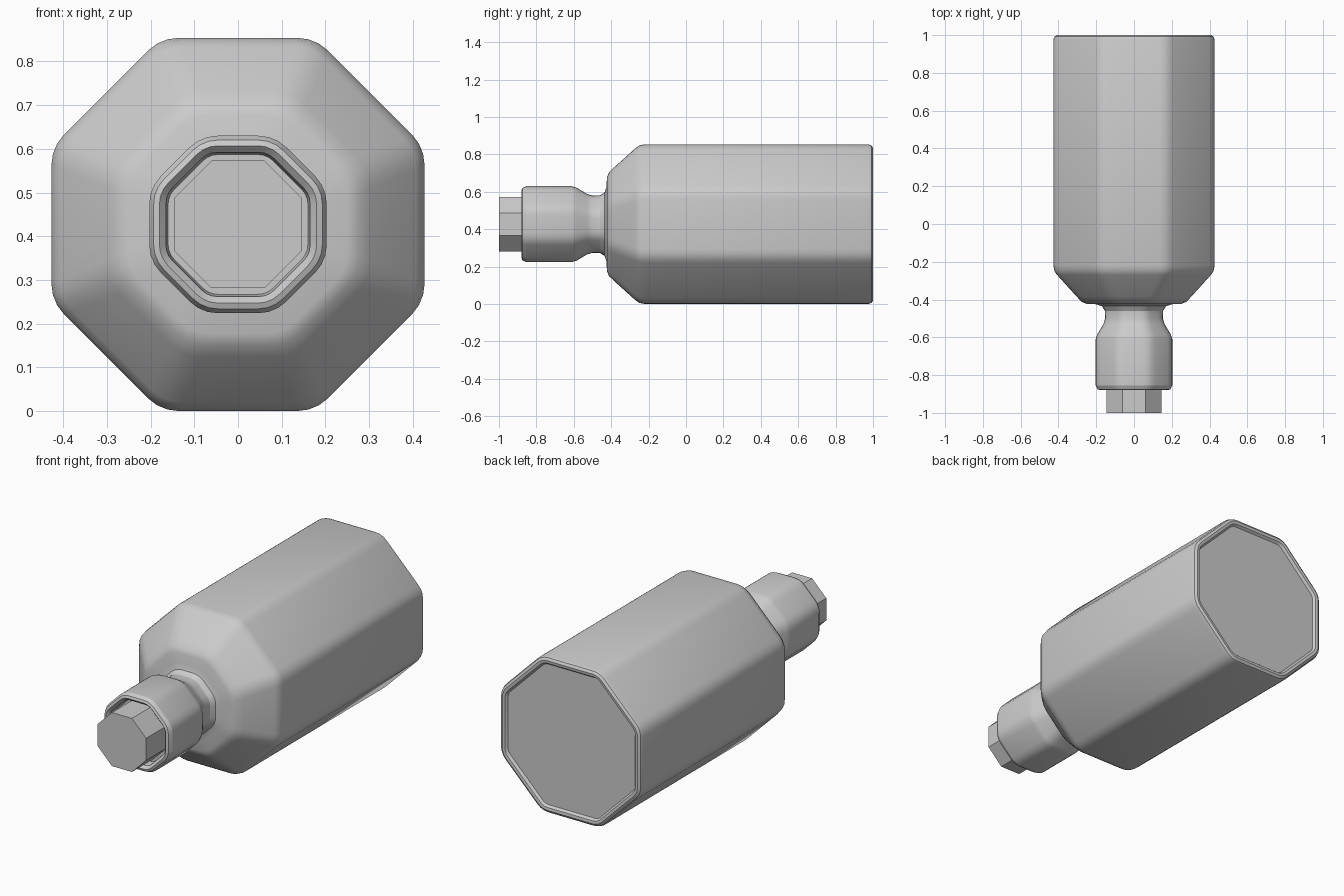
import bpy, bmesh, math

if "Cube" in bpy.data.objects:
    bpy.data.objects.remove(bpy.data.objects["Cube"])

CZ = 0.427  # height of the long axis


def octagon(y, a, r, steps=3):
    """Octagon of apothem a at depth y, corners rounded with radius r."""
    if r <= 0:
        steps = 0
    r = max(r, 0)
    reach = (a - r) / math.cos(math.pi / 8)
    pts = []
    for k in range(8):
        mid = math.pi / 8 + k * math.pi / 4
        for s in range(steps + 1):
            ang = mid + (s / steps - 0.5) * math.pi / 4 if steps else mid
            pts.append((reach * math.cos(mid) + r * math.cos(ang), y,
                        CZ + reach * math.sin(mid) + r * math.sin(ang)))
    return pts


def loft(name, profile, angle=25):
    """Skin octagon rings given as (y, apothem, corner radius) and close both ends."""
    bm = bmesh.new()
    rings = [[bm.verts.new(p) for p in octagon(*row)] for row in profile]
    n = len(rings[0])
    for a, b in zip(rings, rings[1:]):
        for i in range(n):
            j = (i + 1) % n
            bm.faces.new((a[i], a[j], b[j], b[i]))
    bm.faces.new(rings[0][::-1])
    bm.faces.new(rings[-1])
    bmesh.ops.recalc_face_normals(bm, faces=bm.faces)
    mesh = bpy.data.meshes.new(name)
    bm.to_mesh(mesh)
    bm.free()
    ob = bpy.data.objects.new(name, mesh)
    bpy.context.collection.objects.link(ob)
    bpy.ops.object.select_all(action='DESELECT')
    ob.select_set(True)
    bpy.context.view_layer.objects.active = ob
    bpy.ops.object.shade_smooth_by_angle(angle=math.radians(angle))
    return ob


# Bottle: recessed lip, collar, neck, shoulder, body and inset base
loft("bottle", [
    (-0.82, 0.160, 0.05),
    (-0.865, 0.165, 0.05),
    (-0.88, 0.180, 0.07),
    (-0.875, 0.193, 0.08),
    (-0.855, 0.203, 0.09),
    (-0.61, 0.203, 0.09),
    (-0.585, 0.195, 0.09),
    (-0.53, 0.162, 0.08),
    (-0.50, 0.153, 0.08),
    (-0.46, 0.154, 0.08),
    (-0.435, 0.170, 0.09),
    (-0.425, 0.200, 0.09),
    (-0.423, 0.250, 0.10),
    (-0.412, 0.277, 0.10),
    (-0.385, 0.303, 0.10),
    (-0.27, 0.407, 0.10),
    (-0.25, 0.421, 0.10),
    (-0.22, 0.427, 0.10),
    (0.975, 0.427, 0.10),
    (0.992, 0.421, 0.09),
    (1.0, 0.408, 0.08),
    (0.998, 0.393, 0.06),
    (0.985, 0.383, 0.04),
])

# Stopper: plain octagonal plug in the mouth
loft("stopper", [(-1.0, 0.146, 0), (-0.80, 0.146, 0)])
